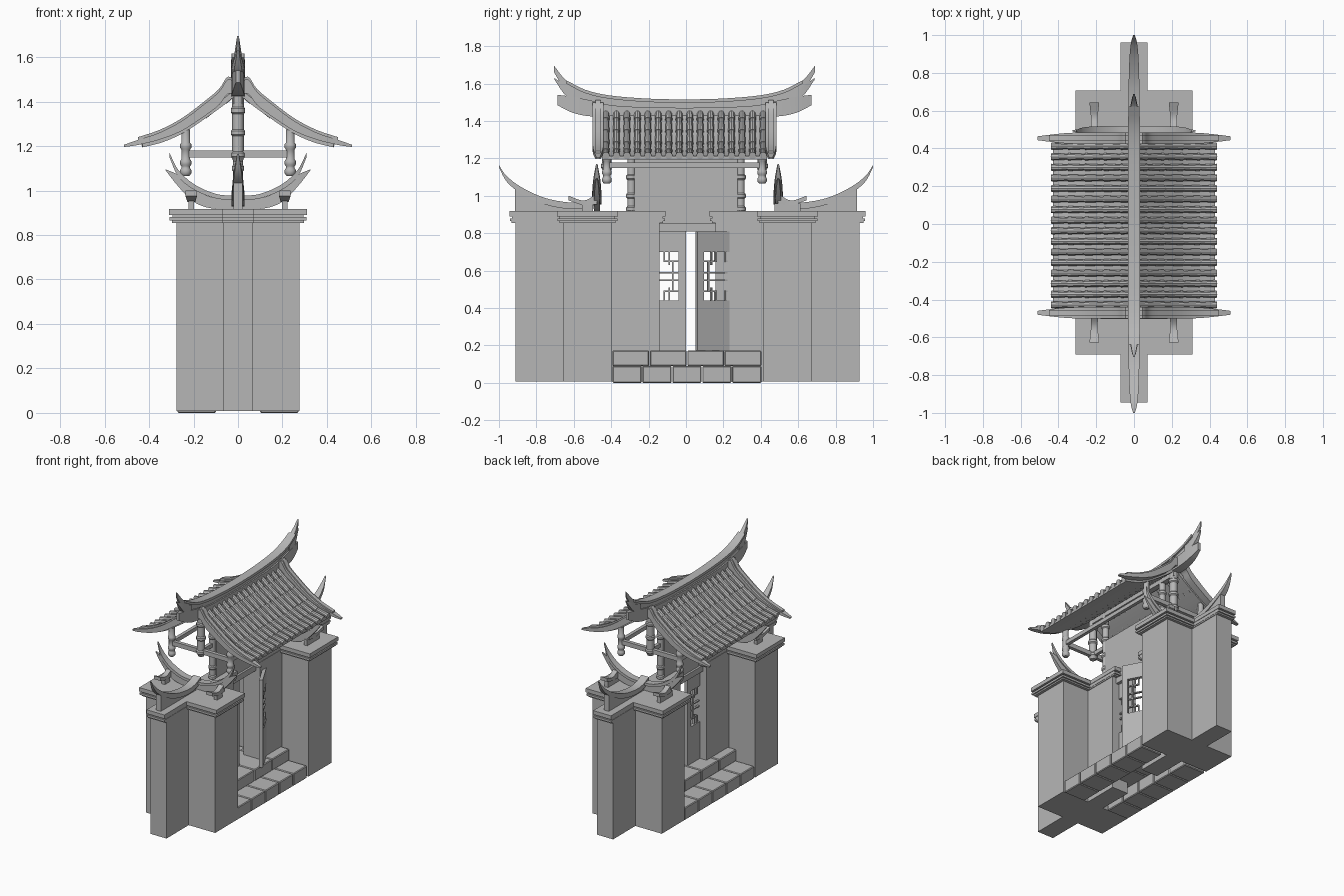
import bpy, bmesh, math
from mathutils import Matrix, Vector

if "Cube" in bpy.data.objects:
    bpy.data.objects.remove(bpy.data.objects["Cube"], do_unlink=True)

stone = bpy.data.materials.new("stone_grey")
stone.use_nodes = True
GREY = (0.47, 0.47, 0.47, 1)
stone.diffuse_color = GREY
stone.node_tree.nodes["Principled BSDF"].inputs["Base Color"].default_value = GREY

PILLAR_MID, ROOF_MID = 0.008, -0.008


def finish(name, bm, smooth=False):
    bmesh.ops.recalc_face_normals(bm, faces=bm.faces)
    mesh = bpy.data.meshes.new(name)
    bm.to_mesh(mesh)
    bm.free()
    mesh.materials.append(stone)
    obj = bpy.data.objects.new(name, mesh)
    bpy.context.collection.objects.link(obj)
    if smooth:
        bpy.ops.object.select_all(action="DESELECT")
        obj.select_set(True)
        bpy.context.view_layer.objects.active = obj
        bpy.ops.object.shade_smooth_by_angle(angle=math.radians(35))
    return obj


def add_box(bm, lo, hi):
    lo, hi = Vector(lo), Vector(hi)
    m = Matrix.Translation((lo + hi) / 2) @ Matrix.Diagonal((*(hi - lo), 1))
    bmesh.ops.create_cube(bm, size=1, matrix=m)


def box(name, lo, hi):
    bm = bmesh.new()
    add_box(bm, lo, hi)
    return finish(name, bm)


def spline(rows, steps=4):
    """Catmull-Rom refinement of a list of tuples."""
    pts = [Vector(r) for r in rows]
    ext = [2 * pts[0] - pts[1]] + pts + [2 * pts[-1] - pts[-2]]
    out = []
    for a, b, c, d in zip(ext, ext[1:], ext[2:], ext[3:]):
        for i in range(steps):
            t = i / steps
            out.append((2 * b + (c - a) * t + (2 * a - 5 * b + 4 * c - d) * t ** 2
                        + (3 * b - a - 3 * c + d) * t ** 3) / 2)
    return out + [pts[-1]]


def blade(name, rows, place, mirror=False):
    """Loft a bar through rows of (distance, low z, high z, half width)."""
    rows = spline(rows)
    if mirror:
        rows = [Vector((-r[0], *r[1:])) for r in reversed(rows[1:])] + rows
    bm = bmesh.new()
    rings = [[bm.verts.new(place(s, w, z)) for w, z in ((-h, lo), (h, lo), (h, hi), (-h, hi))]
             for s, lo, hi, h in rows]
    for a, b in zip(rings, rings[1:]):
        for i in range(4):
            j = (i + 1) % 4
            bm.faces.new((a[i], a[j], b[j], b[i]))
    bm.faces.new(rings[0])
    bm.faces.new(rings[-1])
    return finish(name, bm, True)


def along_x(y):
    return lambda s, w, z: (s, y + w, z)


def along_y(x, y, sign=1):
    return lambda s, w, z: (x + w, y + sign * s, z)


def lathe(name, x, y, profile, sides=12):
    bm = bmesh.new()
    rings = [[bm.verts.new((x + r * math.cos(math.tau * i / sides),
                            y + r * math.sin(math.tau * i / sides), z)) for i in range(sides)]
             for z, r in profile]
    for a, b in zip(rings, rings[1:]):
        for i in range(sides):
            j = (i + 1) % sides
            bm.faces.new((a[i], a[j], b[j], b[i]))
    bm.faces.new(rings[0])
    bm.faces.new(rings[-1])
    return finish(name, bm, True)


def cross_slab(bm, y, grow, z0, z1):
    """Cross-shaped plan, extruded upward."""
    a, wide, deep, reach = 0.065 + grow / 5, 0.277 + grow, 0.13 + grow, 0.385 + grow
    quarter = [(a, -reach), (a, -deep), (wide, -deep)]
    half = quarter + [(px, -py) for px, py in reversed(quarter)]
    plan = half + [(-px, -py) for px, py in half]
    face = bm.faces.new([bm.verts.new((px, y + py, z0)) for px, py in plan])
    top = bmesh.ops.extrude_face_region(bm, geom=[face])["geom"]
    bmesh.ops.translate(bm, vec=(0, 0, z1 - z0),
                        verts=[v for v in top if isinstance(v, bmesh.types.BMVert)])


# Pillars, caps and their upswept ridges
for side, s in (("right", -1), ("left", 1)):
    yp = PILLAR_MID + s * 0.535
    bm = bmesh.new()
    cross_slab(bm, yp, 0, 0.008, 0.86)
    finish(side + "_pillar", bm)
    bm = bmesh.new()
    for grow, z0, z1 in ((0.02, 0.855, 0.865), (0.03, 0.865, 0.88),
                         (0.018, 0.88, 0.89), (0.033, 0.89, 0.918)):
        cross_slab(bm, yp, grow, z0, z1)
    finish(side + "_pillar_cap", bm)

    yo = PILLAR_MID * s
    tail = [(0.46, 0.96, 1.0, 0.03), (0.53, 0.935, 0.97, 0.03), (0.62, 0.93, 0.965, 0.03),
            (0.75, 0.955, 0.99, 0.028), (0.87, 1.01, 1.045, 0.024),
            (0.95, 1.075, 1.105, 0.016), (0.993, 1.155, 1.165, 0.004)]
    blade(side + "_pillar_ridge", tail, along_y(0, yo, s))
    web = [(0.5, 0.91, 0.95, 0.02), (0.65, 0.91, 0.95, 0.02),
           (0.78, 0.91, 0.98, 0.02), (0.905, 0.91, 1.045, 0.02)]
    blade(side + "_pillar_ridge_base", web, along_y(0, yo, s))

    yc = PILLAR_MID + s * 0.485
    horn = [(0, 0.955, 0.975, 0.025), (0.1, 0.965, 0.985, 0.025), (0.2, 1.005, 1.03, 0.024),
            (0.27, 1.065, 1.095, 0.018), (0.308, 1.15, 1.17, 0.004)]
    blade(side + "_crescent_upper", horn, along_x(yc), True)
    lower = [(0, 0.915, 0.96, 0.016), (0.12, 0.92, 0.97, 0.016), (0.2, 0.95, 1.01, 0.016),
             (0.27, 1.02, 1.07, 0.012), (0.325, 1.09, 1.095, 0.004)]
    blade(side + "_crescent_lower", lower, along_x(yc), True)
    for x in (-0.21, 0.21):
        spur = [(0, 0.955, 1.01, 0.02), (0.07, 0.95, 0.975, 0.018), (0.15, 0.975, 1.0, 0.026)]
        blade(side + "_cap_spur", spur, along_y(x, yc, s))
        box(side + "_spur_foot", (x - 0.013, yc - 0.02, 0.91), (x + 0.013, yc + s * 0.1 + 0.02, 0.96))

# Stone steps: low row each side, raised row between
for name, x0, x1, z0, z1, count in (("outer_step", 0.1, 0.272, 0, 0.09, 5),
                                    ("inner_step", -0.272, -0.1, 0, 0.09, 5),
                                    ("threshold", -0.13, 0.13, 0.09, 0.173, 4)):
    bm = bmesh.new()
    length = 0.8 / count
    for i in range(count):
        y = -0.395 + i * length
        add_box(bm, (x0, y + 0.002, z0), (x1, y + length - 0.002, z1))
    obj = finish(name, bm)
    bevel = obj.modifiers.new("worn_edges", "BEVEL")
    bevel.width, bevel.segments = 0.005, 1


# Door leaves with pierced lattice windows
def door(name, y, turn):
    width, z0, z1, u0, u1, w0, w1, t = 0.31, 0.173, 0.81, 0.06, 0.27, 0.44, 0.70, 0.012
    bm = bmesh.new()
    for a, b, c, d in ((0, u0, z0, z1), (u1, width, z0, z1), (u0, u1, z0, w0), (u0, u1, w1, z1)):
        add_box(bm, (-t, a, c), (t, b, d))

    def bar(a, b, c, d):
        add_box(bm, (-0.007, u0 + a - 0.004, w0 + c - 0.004), (0.007, u0 + b + 0.004, w0 + d + 0.004))
    w, h, cell = u1 - u0, w1 - w0, 0.05
    for lo, hi in ((0, 0.065), (h - 0.065, h)):
        for u in (cell, w - cell):
            bar(u, u, lo, hi)
    for lo, hi in ((0, 0.075), (w - 0.075, w)):
        for v in (cell, h - cell):
            bar(lo, hi, v, v)
    for u in (0.075, w - 0.075):
        bar(u, u, 0, cell)
        bar(u, u, h - cell, h)
    for u in (0.03, w - 0.03):
        bar(u, u, cell, h - cell)
    for v in (0.11, 0.15):
        bar(0, w, v, v)
    obj = finish(name, bm)
    obj.matrix_world = Matrix.Translation((0, y, 0)) @ Matrix.Rotation(math.radians(turn), 4, "Z")


door("closed_door", -0.31, 0)
door("open_door", 0.33, 208)
box("lintel", (-0.035, -0.31, 0.81), (0.035, 0.33, 0.852))
box("upper_wall", (-0.02, -0.275, 0.85), (0.02, 0.275, 1.2))

# Roof deck and curved tile rows
SLOPE = [(0, 1.455), (0.06, 1.405), (0.15, 1.34), (0.25, 1.275), (0.34, 1.235), (0.43, 1.212)]
deck = [(x, z - 0.018, z, 0.44) for x, z in SLOPE]
blade("roof_deck", deck, along_x(ROOF_MID), True)

path = spline(SLOPE, 2)
bm = bmesh.new()
for i in range(16):
    y = ROOF_MID - 0.42 + i * 0.056
    for s in (-1, 1):
        for a, b in zip(path[::2], path[2::2]):
            p, q = Vector((s * a[0], y, a[1])), Vector((s * b[0], y, b[1]))
            d = q - p
            m = Matrix.Translation((p + q) / 2 + Vector((0, 0, 0.004))) @ d.to_track_quat("Z", "Y").to_matrix().to_4x4()
            bmesh.ops.create_cone(bm, cap_ends=True, segments=10, radius1=0.015, radius2=0.02,
                                  depth=d.length + 0.012, matrix=m)
finish("roof_tiles", bm, True)

# Gable rakes with long pointed eaves
for s in (-1, 1):
    y = ROOF_MID + s * 0.462
    rake = [(0.0, 1.43, 1.475, 0.03), (0.045, 1.435, 1.5, 0.03), (0.085, 1.385, 1.445, 0.03),
            (0.15, 1.335, 1.39, 0.03), (0.25, 1.27, 1.315, 0.03), (0.35, 1.23, 1.262, 0.028),
            (0.45, 1.205, 1.228, 0.018), (0.512, 1.196, 1.206, 0.01)]
    blade("gable_rake", rake, along_x(y), True)
    trim = [(x, lo + 0.012, hi + 0.012, 0.014) for x, lo, hi, h in rake[:-1]]
    blade("gable_rake_trim", trim, along_x(y), True)

# Main ridge with forked swallow tails
ridge = [(0, 1.455, 1.513, 0.02), (0.2, 1.46, 1.518, 0.02), (0.4, 1.475, 1.535, 0.02),
         (0.53, 1.505, 1.565, 0.02), (0.63, 1.555, 1.615, 0.016), (0.697, 1.66, 1.695, 0.004)]
blade("main_ridge", ridge, along_y(0, ROOF_MID), True)
cornice = [(s, hi - 0.016, hi + 0.002, w + 0.012) for s, lo, hi, w in ridge[:-1]]
blade("ridge_cornice", cornice, along_y(0, ROOF_MID), True)
base = [(0, 1.42, 1.47, 0.03), (0.35, 1.425, 1.48, 0.03), (0.5, 1.425, 1.51, 0.03),
        (0.6, 1.445, 1.53, 0.024), (0.68, 1.485, 1.54, 0.01)]
blade("ridge_base", base, along_y(0, ROOF_MID), True)
for s in (-1, 1):
    prong = [(0.56, 1.5, 1.56, 0.026), (0.63, 1.53, 1.585, 0.02), (0.695, 1.62, 1.63, 0.004)]
    blade("ridge_prong", prong, along_y(0, ROOF_MID, s))


# Posts, hanging posts and tie beams under the roof
def beaded(z0, z1, r, beads):
    rows = [(z0, r * 0.8)]
    for z in beads:
        rows += [(z - 0.015, r), (z - 0.008, r * 1.25), (z + 0.008, r * 1.25), (z + 0.015, r)]
    return rows + [(z1, r)]


for s in (-1, 1):
    lathe("king_post", 0, s * 0.292, beaded(0.87, 1.45, 0.022, (0.93, 1.0, 1.1, 1.22, 1.32)))
    yh = ROOF_MID + s * 0.415
    lathe("gable_post", 0, yh, beaded(1.13, 1.44, 0.026, (1.16, 1.26, 1.36)))
    box("cross_tie", (-0.24, yh - 0.013, 1.148), (0.24, yh + 0.013, 1.18))
    for x in (-0.235, 0.235):
        lathe("hanging_post", x, yh, beaded(1.065, 1.275, 0.02, (1.085, 1.125, 1.2)))
for x in (-0.235, 0, 0.235):
    box("long_tie", (x - 0.012, -0.42, 1.15), (x + 0.012, 0.41, 1.178))
box("ridge_pole", (-0.02, -0.44, 1.39), (0.02, 0.43, 1.44))
